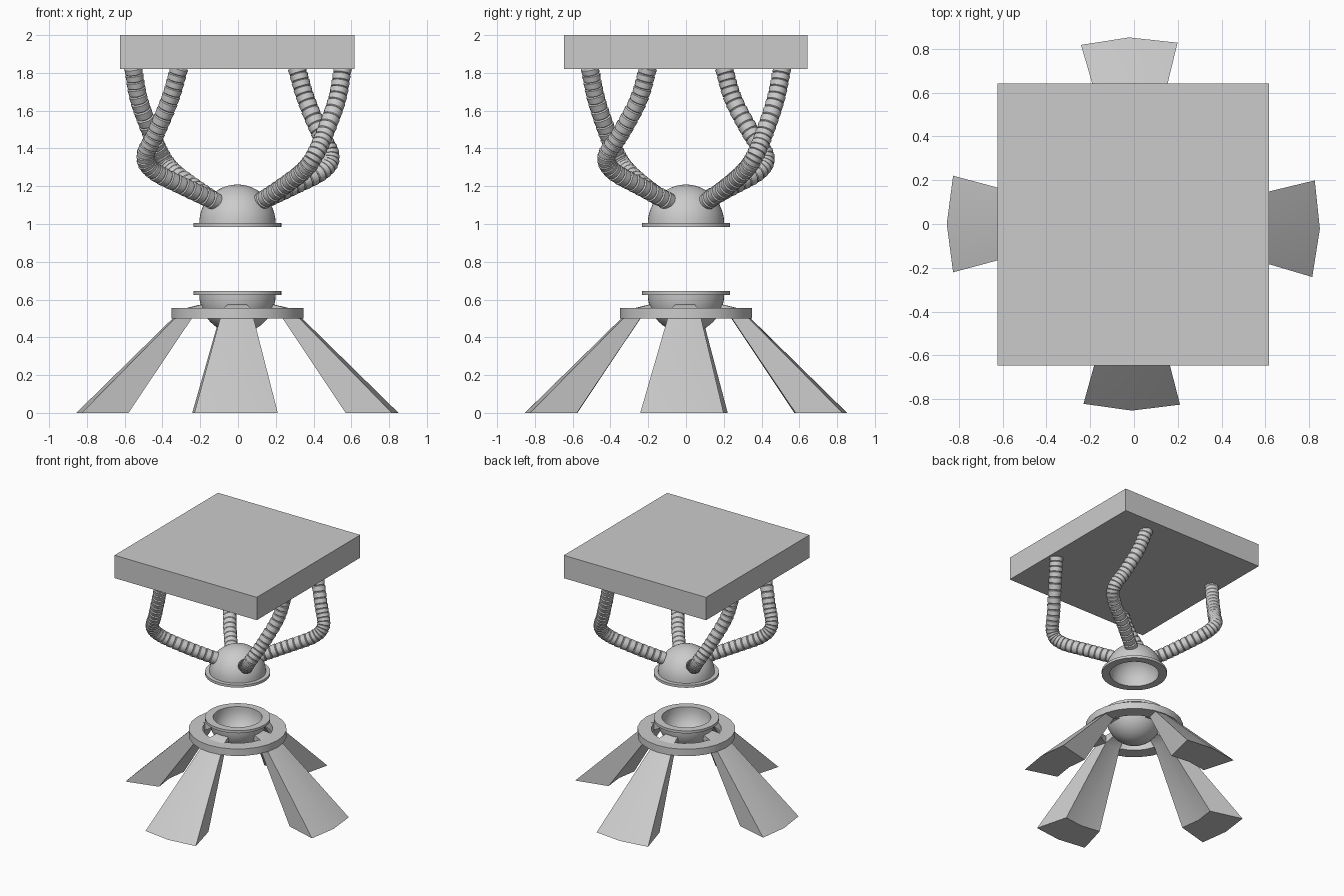
import bpy, bmesh
from math import sin, cos, pi, radians
from mathutils import Vector, Matrix

if "Cube" in bpy.data.objects:
    bpy.data.objects.remove(bpy.data.objects["Cube"])

CX = -0.003


def finish(bm, name, angle=30):
    bmesh.ops.remove_doubles(bm, verts=bm.verts, dist=1e-5)
    bmesh.ops.recalc_face_normals(bm, faces=bm.faces)
    me = bpy.data.meshes.new(name)
    bm.to_mesh(me)
    bm.free()
    ob = bpy.data.objects.new(name, me)
    bpy.context.collection.objects.link(ob)
    bpy.ops.object.select_all(action='DESELECT')
    bpy.context.view_layer.objects.active = ob
    ob.select_set(True)
    bpy.ops.object.shade_smooth_by_angle(angle=radians(angle))
    return ob


def revolve(name, profile, steps, start=0.0, sweep=2 * pi):
    """Sweep a closed (radius, z) profile around z; cap the ends if partial."""
    full = abs(sweep - 2 * pi) < 1e-6
    bm = bmesh.new()
    rings = []
    for i in range(steps if full else steps + 1):
        a = start + sweep * i / steps
        rings.append([bm.verts.new((CX + r * cos(a), r * sin(a), z)) for r, z in profile])
    n = len(profile)
    for i in range(steps):
        p, q = rings[i], rings[(i + 1) % len(rings)]
        for j in range(n):
            k = (j + 1) % n
            if profile[j][0] == 0 and profile[k][0] == 0:
                continue
            bm.faces.new((p[j], p[k], q[k], q[j]))
    if not full:
        bm.faces.new(rings[0])
        bm.faces.new(rings[-1])
    return finish(bm, name)


def hose(name, points, count=28, sides=16, turn=0.0):
    """Corrugated tube: saw-tooth radius along a smooth path."""
    pts = [Vector(p) for p in points]
    pts = [2 * pts[0] - pts[1]] + pts + [2 * pts[-1] - pts[-2]]
    spans = len(pts) - 3

    def at(t):
        i = min(int(t), spans - 1)
        f = t - i
        a, b, c, d = pts[i:i + 4]
        return 0.5 * (2 * b + (c - a) * f + (2 * a - 5 * b + 4 * c - d) * f * f
                      + (3 * b - a - 3 * c + d) * f ** 3)

    rot = Matrix.Rotation(turn, 3, 'Z')
    bm = bmesh.new()
    rings = []
    side = Vector((1, 0, 0))
    for i in range(count):
        for f, r in ((0.0, 0.042), (0.12, 0.049), (0.9, 0.046)):
            t = spans * (i + f) / count
            p = at(t)
            tan = (at(min(t + 0.02, spans)) - at(max(t - 0.02, 0))).normalized()
            side = (side - tan * side.dot(tan)).normalized()
            up = tan.cross(side)
            rings.append([bm.verts.new(rot @ (p + r * (side * cos(2 * pi * k / sides)
                          + up * sin(2 * pi * k / sides)))) for k in range(sides)])
    for p, q in zip(rings, rings[1:]):
        for k in range(sides):
            m = (k + 1) % sides
            bm.faces.new((p[k], p[m], q[m], q[k]))
    bm.faces.new(rings[0])
    bm.faces.new(rings[-1])
    return finish(bm, name)


# Top slab
bm = bmesh.new()
bmesh.ops.create_cube(bm, size=1, matrix=Matrix.Translation((-0.004, -0.002, 1.91))
                      @ Matrix.Diagonal((1.24, 1.288, 0.18, 1)))
finish(bm, "top_slab")

# Hollow dome with flange, and the matching bowl below it
arc = [radians(90 * i / 12) for i in range(13)]
dome = [(0.175, 0.985), (0.233, 0.985), (0.233, 1.005)]
dome += [(0.202 * cos(a) if i < 12 else 0, 1.005 + 0.204 * sin(a)) for i, a in enumerate(arc)]
dome += [(0.175 * cos(a) if i < 12 else 0, 1.005 + 0.178 * sin(a))
         for i, a in reversed(list(enumerate(arc)))]
revolve("upper_dome", dome, 48)
revolve("lower_bowl", [(r, 1.63 - z) for r, z in dome], 48)

# Support ring around the bowl
twist = radians(-1)
revolve("support_ring", [(0.25, 0.5), (0.35, 0.5), (0.35, 0.555), (0.25, 0.555)], 24, twist)

# Four splayed legs, each a two-facet sector reaching in to the bowl
leg = [(0.597, 0), (0.853, 0), (0.34, 0.503), (0.28, 0.553), (0.185, 0.576),
       (0.18, 0.535), (0.25, 0.5)]
for name, mid in (("right", -1.5), ("back", 91.3), ("left", 180), ("front", 269.5)):
    revolve(name + "_leg", leg, 2, radians(mid - 15), radians(30))

# Four corrugated hoses in two mirrored-by-half-turn pairs
side_path = [(0.555, -0.20, 1.83), (0.525, -0.25, 1.66), (0.46, -0.345, 1.48),
             (0.405, -0.42, 1.36), (0.345, -0.385, 1.28), (0.235, -0.235, 1.195),
             (0.115, -0.085, 1.115)]
end_path = [(0.31, 0.51, 1.83), (0.36, 0.475, 1.66), (0.435, 0.415, 1.48),
            (0.49, 0.365, 1.36), (0.445, 0.31, 1.28), (0.28, 0.215, 1.195),
            (0.11, 0.105, 1.115)]
for turn, tag in ((0, "a"), (pi, "b")):
    hose("side_hose_" + tag, side_path, turn=turn)
    hose("end_hose_" + tag, end_path, turn=turn)
